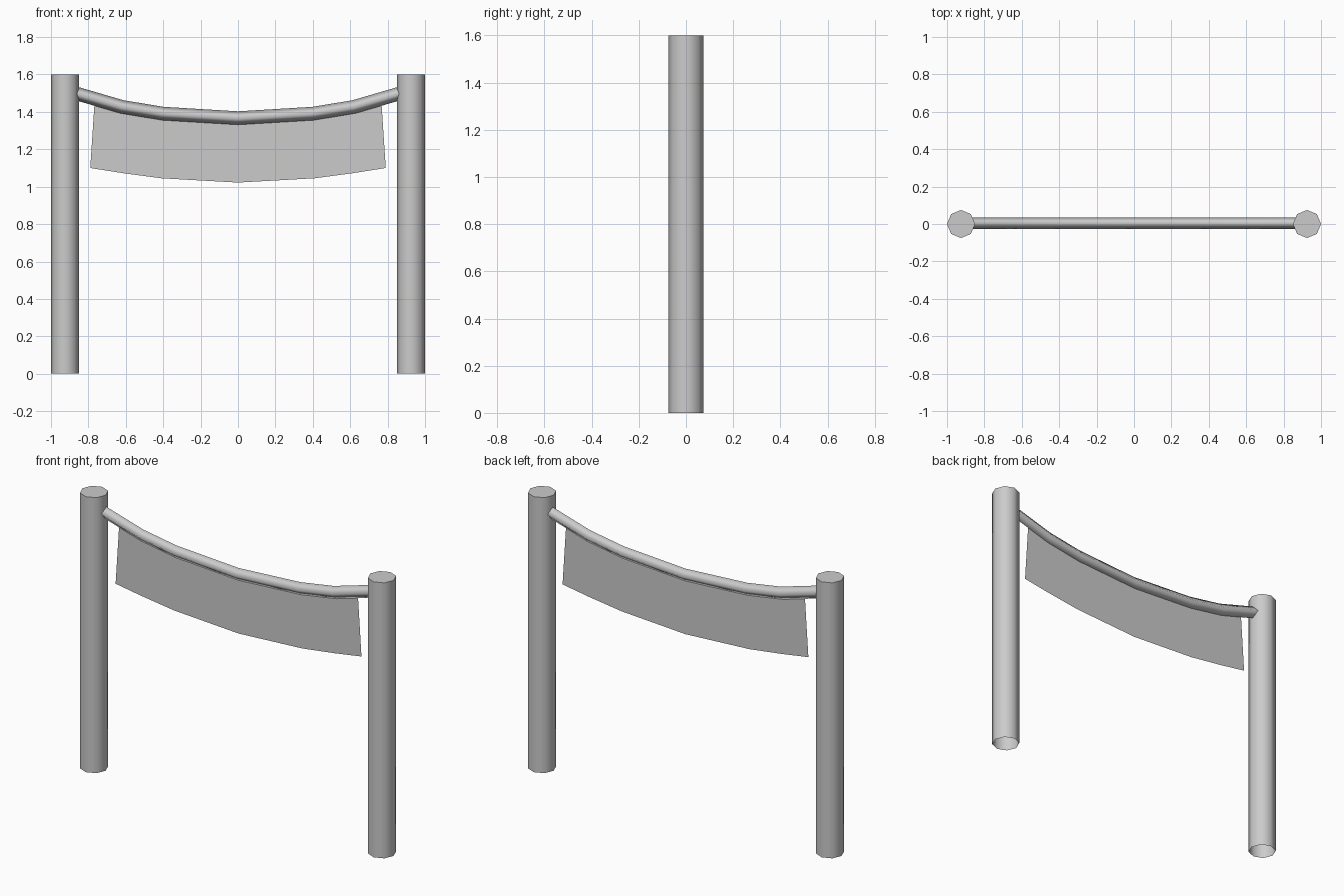
import bpy
import bmesh
import math

if "Cube" in bpy.data.objects:
    bpy.data.objects.remove(bpy.data.objects["Cube"], do_unlink=True)

GREY = (0.6, 0.6, 0.6, 1.0)
mat = bpy.data.materials.new("plain_grey")
mat.use_nodes = True
mat.diffuse_color = GREY
mat.node_tree.nodes["Principled BSDF"].inputs["Base Color"].default_value = GREY


def make_object(name, bm, smooth_angle=None):
    mesh = bpy.data.meshes.new(name)
    bm.to_mesh(mesh)
    bm.free()
    obj = bpy.data.objects.new(name, mesh)
    bpy.context.collection.objects.link(obj)
    mesh.materials.append(mat)
    if smooth_angle:
        bpy.ops.object.select_all(action='DESELECT')
        obj.select_set(True)
        bpy.context.view_layer.objects.active = obj
        bpy.ops.object.shade_smooth_by_angle(angle=math.radians(smooth_angle))
    return obj


def mirrored(half):
    """Mirror a list of (x, z) points that starts on the centre line."""
    return [(-x, z) for x, z in reversed(half[1:])] + half


# Posts: eight-sided, closed on top and open underneath
POST_R, POST_H, POST_X = 0.075, 1.6, 0.925
for name, side in (("left_post", 1), ("right_post", -1)):
    bm = bmesh.new()
    bmesh.ops.create_cone(bm, cap_ends=True, segments=8, radius1=POST_R,
                          radius2=POST_R, depth=POST_H)
    bm.normal_update()
    bottom = [f for f in bm.faces if f.normal.z < -0.9]
    bmesh.ops.delete(bm, geom=bottom, context='FACES_ONLY')
    bmesh.ops.translate(bm, verts=bm.verts, vec=(side * POST_X, 0, POST_H / 2))
    make_object(name, bm, 60)

# Sagging rope: four-sided tube swept between the posts
rope_path = mirrored([(0, 1.367), (0.4, 1.391), (0.62, 1.427), (0.88, 1.503)])
HALF_Y, HALF_Z, ROPE_Y = 0.031, 0.036, 0.005
bm = bmesh.new()
rings = []
for i, (x, z) in enumerate(rope_path):
    a = rope_path[max(i - 1, 0)]
    b = rope_path[min(i + 1, len(rope_path) - 1)]
    slope = math.atan2(b[1] - a[1], b[0] - a[0])
    ring = []
    for k in range(4):
        t = k * math.pi / 2
        up = HALF_Z * math.sin(t)
        ring.append(bm.verts.new((x - up * math.sin(slope),
                                  ROPE_Y + HALF_Y * math.cos(t),
                                  z + up * math.cos(slope))))
    rings.append(ring)
for r0, r1 in zip(rings, rings[1:]):
    for k in range(4):
        n = (k + 1) % 4
        bm.faces.new((r0[k], r0[n], r1[n], r1[k]))
bmesh.ops.recalc_face_normals(bm, faces=bm.faces)
make_object("rope", bm, 100)

# Hanging cloth: a thin sheet that follows the rope
top_edge = mirrored([(0, 1.367), (0.4, 1.391), (0.6, 1.424), (0.766, 1.465)])
low_edge = mirrored([(0, 1.022), (0.41, 1.045), (0.62, 1.073), (0.79, 1.10)])
bm = bmesh.new()
top = [bm.verts.new((x, ROPE_Y, z)) for x, z in top_edge]
low = [bm.verts.new((x, ROPE_Y, z)) for x, z in low_edge]
for i in range(len(top) - 1):
    bm.faces.new((low[i], low[i + 1], top[i + 1], top[i]))
make_object("cloth", bm)
